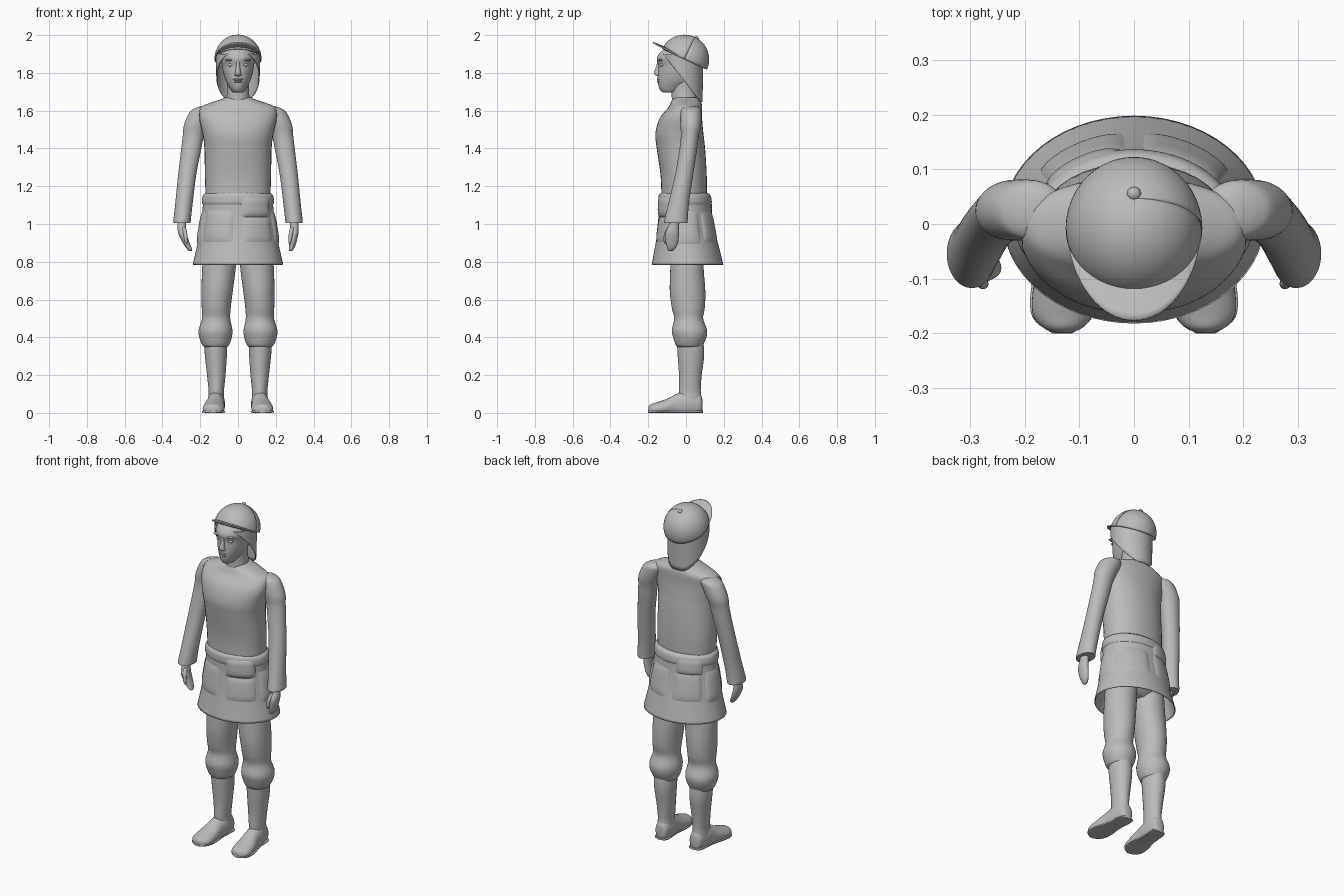
import bpy, bmesh, math
from mathutils import Vector, Matrix

grey = bpy.data.materials.new("plain_grey")
grey.diffuse_color = (0.5, 0.5, 0.5, 1)


def finish(name, bm, angle=50):
    bmesh.ops.recalc_face_normals(bm, faces=bm.faces)
    me = bpy.data.meshes.new(name)
    bm.to_mesh(me)
    bm.free()
    me.shade_smooth()
    me.set_sharp_from_angle(angle=math.radians(angle))
    me.materials.append(grey)
    ob = bpy.data.objects.new(name, me)
    bpy.context.collection.objects.link(ob)
    return ob


def dense(rings, steps=5):
    """Catmull-Rom interpolation between hand-placed rings."""
    out, n = [], len(rings)
    for i in range(n - 1):
        a, b, c, d = (rings[max(0, min(n - 1, i + k))] for k in (-1, 0, 1, 2))
        for s in range(steps):
            t = s / steps
            out.append([q + .5 * t * (r - p + t * (2*p - 5*q + 4*r - w + t * (3*(q - r) + w - p)))
                        for p, q, r, w in zip(a, b, c, d)])
    return out + [list(rings[-1])]


def loft(name, rings, side=1, axis="z", caps=True, sides=36, power=1.0, angle=50):
    """Rings are (position, centre x, centre 2, radius x, radius 2)."""
    bm = bmesh.new()
    loops = []
    for pos, cx, c2, rx, r2 in dense(rings):
        loop = []
        for k in range(sides):
            a = 2 * math.pi * k / sides
            u, v = math.cos(a), math.sin(a)
            u = math.copysign(abs(u) ** power, u)
            v = math.copysign(abs(v) ** power, v)
            x, w = side * (cx + rx * u), c2 + r2 * v
            loop.append(bm.verts.new((x, w, pos) if axis == "z" else (x, pos, max(0, w))))
        loops.append(loop)
    for l0, l1 in zip(loops, loops[1:]):
        for k in range(sides):
            j = (k + 1) % sides
            bm.faces.new((l0[k], l0[j], l1[j], l1[k]))
    if caps:
        bm.faces.new(loops[0])
        bm.faces.new(loops[-1])
    return finish(name, bm, angle)


def grid(name, fn, nu, nv, thick=0):
    """Surface from fn(u, v), with u and v in 0..1."""
    bm = bmesh.new()
    vs = [[bm.verts.new(fn(i / nu, j / nv)) for j in range(nv + 1)] for i in range(nu + 1)]
    for i in range(nu):
        for j in range(nv):
            bm.faces.new((vs[i][j], vs[i+1][j], vs[i+1][j+1], vs[i][j+1]))
    ob = finish(name, bm)
    if thick:
        m = ob.modifiers.new("thickness", "SOLIDIFY")
        m.thickness, m.offset = thick, 0
    return ob


def ball(name, loc, size):
    bm = bmesh.new()
    bmesh.ops.create_uvsphere(bm, u_segments=20, v_segments=12, radius=1,
                              matrix=Matrix.Translation(loc) @ Matrix.Diagonal((*size, 1)))
    return finish(name, bm)


# Torso, neck and head
loft("jersey", [(1.10, 0, -.01, .17, .12), (1.25, 0, -.012, .175, .122), (1.40, 0, -.027, .178, .128),
                (1.48, 0, -.035, .188, .127), (1.56, 0, -.027, .205, .112), (1.615, 0, -.005, .2, .09),
                (1.64, 0, 0, .15, .082), (1.66, 0, 0, .09, .072), (1.67, 0, 0, .07, .06)], power=.92)
loft("neck", [(1.62, 0, -.005, .07, .07), (1.70, 0, -.01, .058, .066), (1.80, 0, -.01, .06, .07)])
loft("head", [(1.695, 0, -.085, .02, .03), (1.703, 0, -.08, .032, .052), (1.725, 0, -.068, .047, .076),
              (1.76, 0, -.045, .066, .105), (1.80, 0, -.04, .078, .108), (1.84, 0, -.032, .085, .114),
              (1.88, 0, -.036, .09, .117), (1.92, 0, -.025, .08, .1), (1.95, 0, -.02, .05, .05)])
loft("nose", [(1.885, 0, -.142, .008, .008), (1.84, 0, -.144, .010, .012), (1.805, 0, -.146, .015, .023),
              (1.79, 0, -.146, .019, .018), (1.782, 0, -.142, .012, .008)], sides=16)
ball("upper_lip", (0, -.143, 1.765), (.026, .012, .006))
ball("lower_lip", (0, -.142, 1.754), (.022, .012, .007))
for s in (-1, 1):
    ball("eye", (s * .036, -.127, 1.842), (.017, .012, .009))
    ball("brow", (s * .04, -.135, 1.868), (.026, .012, .006))

# Cap: tilted dome, visor, top button
CAP, TILT = Vector((0, -.008, 1.872)), Matrix.Rotation(math.radians(-25), 3, "X")


def dome(u, v):
    a, e = 2 * math.pi * u, math.pi / 2 * v
    return CAP + TILT @ Vector((.122 * math.cos(a) * math.cos(e), .128 * math.sin(a) * math.cos(e), .127 * math.sin(e)))


def visor(u, v):
    a = math.radians(-85 + 170 * u)
    rx, ry = .114 + .006 * v, .122 + .068 * v
    return CAP + TILT @ Vector((rx * math.sin(a), -ry * math.cos(a), .004 + .01 * math.cos(a) - .004 * v))


grid("cap_dome", dome, 48, 14, .006)
grid("cap_visor", visor, 32, 5, .007)
ball("cap_button", (0, .055, 1.982), (.013, .013, .013))


# Neck cloth hanging from the cap, cut along a diagonal front edge
def cloth(u, v):
    a = math.radians(-155 + 310 * u)
    y = -.02 + .11 * math.cos(a)
    low = min(1.895, 1.645 + max(0, .082 - y) * 1.27)
    z = 1.90 + (low - 1.90) * v
    return Vector(((.115 - .02 * (1.9 - z)) * math.sin(a), y - .02 * (1.9 - z), z))


grid("neck_cloth", cloth, 48, 10, .005)

# Skirt as an open shell
SKIRT = [(1.165, 0, -.01, .172, .125), (1.14, 0, -.006, .183, .134), (1.05, 0, -.002, .19, .14),
         (.95, 0, .002, .206, .155), (.88, 0, .005, .218, .169), (.785, 0, .008, .24, .19)]
skirt = loft("skirt", SKIRT, caps=False, sides=56)
mod = skirt.modifiers.new("thickness", "SOLIDIFY")
mod.thickness = .005
PROFILE = dense(SKIRT)


def pad(name, a0, a1, z0, z1, depth):
    """Puffy patch that follows the skirt; angle 0 is the front."""
    def fn(u, v):
        a, z = math.radians(a0 + (a1 - a0) * u), z0 + (z1 - z0) * v
        i = next((k for k in range(len(PROFILE) - 1) if PROFILE[k+1][0] <= z), len(PROFILE) - 2)
        p, q = PROFILE[i], PROFILE[i+1]
        t = (z - p[0]) / (q[0] - p[0])
        cy, rx, ry = (p[k] + (q[k] - p[k]) * t for k in (2, 3, 4))
        edge = 0 if a1 - a0 >= 360 else abs(2*u - 1) ** 6
        d = depth * (1 - edge) * (1 - abs(2*v - 1) ** 4) - .002
        return Vector(((rx + d) * math.sin(a), cy - (ry + d) * math.cos(a), z))
    grid(name, fn, max(16, int((a1 - a0) / 4)), 14)


pad("waist_roll", 0, 360, 1.10, 1.165, .008)
pad("front_flap", 3, 62, 1.035, 1.15, .016)
pad("front_pocket_left", -62, -6, .90, 1.075, .011)
pad("front_pocket_right", 6, 60, .90, 1.035, .009)
pad("back_flap", 186, 240, 1.05, 1.15, .012)
for s in (-1, 1):
    pad("side_pocket", s * 92 - 27, s * 92 + 27, .89, 1.07, .011)
    pad("back_pocket", s * 150 - 26, s * 150 + 26, .90, 1.07, .010)

# Hips hidden under the skirt
loft("hips", [(1.12, 0, 0, .16, .11), (.95, 0, .005, .175, .11), (.87, 0, .005, .16, .09), (.83, 0, .005, .1, .05)])

# Limbs, one set per side
for s, side in ((-1, "left"), (1, "right")):
    loft(side + "_sleeve", [(1.624, .175, .025, .02, .025), (1.612, .18, .025, .05, .048), (1.59, .193, .026, .064, .055),
                            (1.525, .223, .025, .063, .055), (1.47, .236, .021, .056, .048), (1.395, .248, .012, .053, .047),
                            (1.26, .269, -.010, .048, .048), (1.10, .287, -.040, .046, .055),
                            (1.02, .296, -.053, .046, .062), (1.005, .296, -.055, .045, .062)], s)
    lean = .022 if s < 0 else 0
    loft(side + "_hand", [(1.03, .295, -.058, .024, .028), (.99, .298, -.065, .023, .028), (.95, .298 - .2*lean, -.073, .022, .036),
                          (.91, .292 - .6*lean, -.075, .019, .034), (.88, .286 - lean, -.076, .016, .026),
                          (.862, .28 - 1.2*lean, -.08, .011, .016), (.857, .278 - 1.2*lean, -.08, .005, .007)], s, sides=20)
    loft(side + "_thumb", [(.985, .288, -.085, .011, .012), (.95, .280, -.103, .011, .013),
                           (.915, .275, -.109, .009, .010), (.895, .273, -.108, .004, .005)], s, sides=14)
    loft(side + "_trouser", [(.95, .09, .005, .085, .09), (.78, .1, .005, .089, .088), (.65, .11, .008, .083, .094),
                             (.56, .115, .012, .077, .088), (.50, .116, .014, .075, .077), (.44, .119, .018, .089, .093),
                             (.40, .119, .02, .086, .088), (.36, .118, .018, .071, .073), (.348, .118, .02, .058, .062)], s)
    loft(side + "_boot_shaft", [(.38, .118, .022, .062, .07), (.30, .117, .026, .058, .07), (.20, .115, .023, .049, .06),
                                (.12, .115, .020, .041, .058), (.08, .115, .022, .042, .06), (.03, .115, .022, .044, .06)], s)
    loft(side + "_boot_foot", [(.087, .113, .04, .015, .03), (.075, .113, .045, .036, .055), (.02, .115, .048, .046, .075),
                               (-.045, .12, .04, .048, .063), (-.10, .126, .03, .056, .045), (-.16, .130, .02, .056, .034),
                               (-.188, .130, .018, .038, .027), (-.199, .130, .016, .014, .014)], s, axis="y")
    # Thin sole
    loft(side + "_sole", [(.09, .113, .006, .015, .006), (.07, .113, .006, .042, .006), (-.03, .12, .006, .046, .006),
                          (-.11, .127, .006, .06, .006), (-.17, .131, .006, .055, .006), (-.2, .131, .006, .018, .006)],
         s, axis="y", power=.5)
